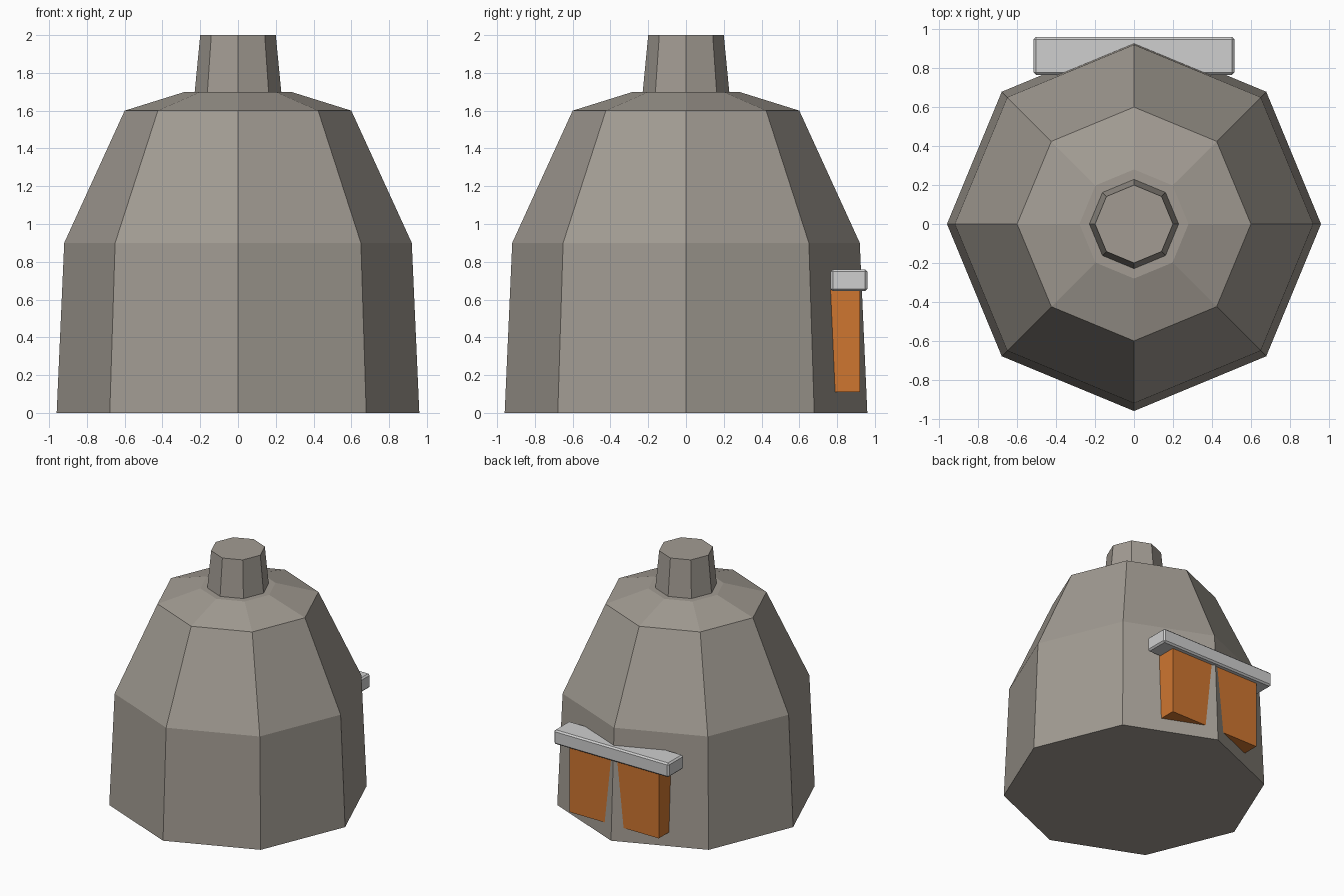
import bpy
import bmesh
from math import cos, sin, pi

old = bpy.data.objects.get("Cube")
if old:
    bpy.data.objects.remove(old, do_unlink=True)


def material(name, rgb):
    mat = bpy.data.materials.new(name)
    mat.use_nodes = True
    mat.diffuse_color = (*rgb, 1)
    mat.node_tree.nodes["Principled BSDF"].inputs["Base Color"].default_value = (*rgb, 1)
    return mat


def add_object(name, bm, mat):
    bmesh.ops.recalc_face_normals(bm, faces=bm.faces)
    mesh = bpy.data.meshes.new(name)
    bm.to_mesh(mesh)
    bm.free()
    mesh.materials.append(mat)
    obj = bpy.data.objects.new(name, mesh)
    bpy.context.collection.objects.link(obj)
    return obj


def lathe(name, profile, mat, sides=8):
    """Closed faceted solid from (radius, height) rings."""
    bm = bmesh.new()
    rings = [[bm.verts.new((r * cos(2 * pi * i / sides), r * sin(2 * pi * i / sides), z))
              for i in range(sides)] for r, z in profile]
    for low, high in zip(rings, rings[1:]):
        for i in range(sides):
            j = (i + 1) % sides
            bm.faces.new((low[i], low[j], high[j], high[i]))
    bm.faces.new(rings[0])
    bm.faces.new(rings[-1])
    return add_object(name, bm, mat)


def box(name, low, high, mat):
    bm = bmesh.new()
    bmesh.ops.create_cube(bm, size=1)
    for v in bm.verts:
        v.co = [(a + b) / 2 + c * (b - a) for a, b, c in zip(low, high, v.co)]
    return add_object(name, bm, mat)


stone = material("warm grey stone", (0.36, 0.33, 0.29))
orange = material("orange", (0.62, 0.18, 0.03))
pale = material("pale grey", (0.62, 0.62, 0.62))

# Faceted body with sloping shoulder, and the neck on top
lathe("body", [(0.96, 0), (0.92, 0.9), (0.6, 1.6), (0.28, 1.7)], stone)
lathe("neck", [(0.23, 1.69), (0.2, 2.0)], stone)

# Back opening, half sunk in the body, so its corner edge splits the panel
box("back_panel", (-0.4, 0.7, 0.11), (0.4, 0.92, 0.65), orange)

# Ledge over the opening with softened edges
ledge = box("ledge", (-0.515, 0.765, 0.645), (0.515, 0.96, 0.76), pale)
bevel = ledge.modifiers.new("soft_edges", 'BEVEL')
bevel.width = 0.012
bevel.segments = 1
